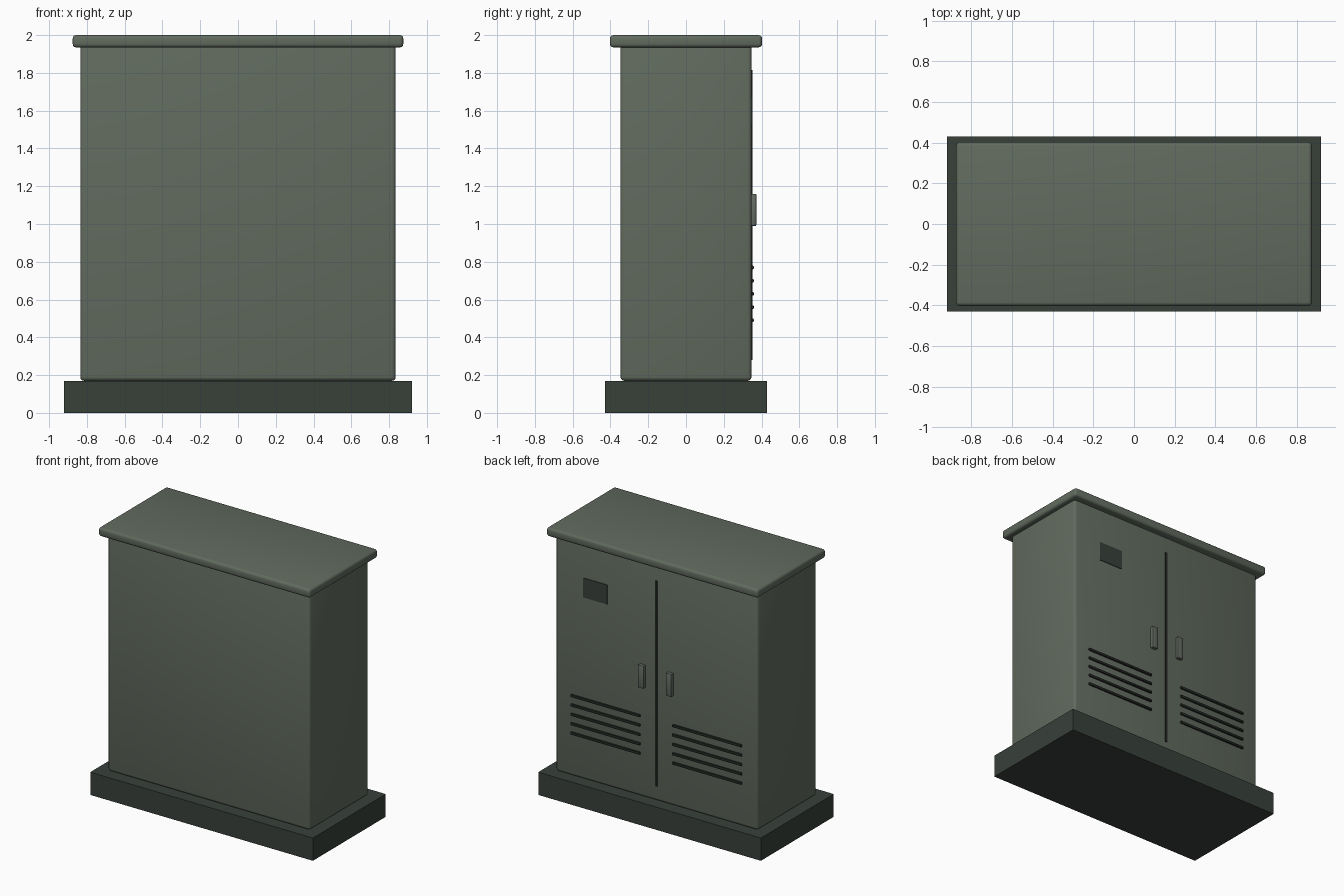
import bpy
import math

cube = bpy.data.objects.get("Cube")
if cube:
    bpy.data.objects.remove(cube, do_unlink=True)


def material(name, rgb):
    m = bpy.data.materials.new(name)
    m.use_nodes = True
    m.diffuse_color = (*rgb, 1)
    m.node_tree.nodes["Principled BSDF"].inputs["Base Color"].default_value = (*rgb, 1)
    return m


green = material("grey green paint", (0.12, 0.147, 0.114))
dark = material("dark plinth grey", (0.04, 0.052, 0.042))
black = material("near black", (0.017, 0.021, 0.017))
steel = material("handle grey", (0.13, 0.145, 0.125))


def box(name, x, y, z, mat, bevel=0, segments=3):
    """Box from (min, max) ranges on each axis, with optional rounded edges."""
    bpy.ops.mesh.primitive_cube_add(size=1, location=[sum(r) / 2 for r in (x, y, z)])
    ob = bpy.context.object
    ob.name = name
    ob.scale = [r[1] - r[0] for r in (x, y, z)]
    bpy.ops.object.transform_apply(location=False, rotation=False, scale=True)
    ob.data.materials.append(mat)
    if bevel:
        mod = ob.modifiers.new("rounded edges", "BEVEL")
        mod.width = bevel
        mod.segments = segments
        bpy.ops.object.modifier_apply(modifier=mod.name)
        bpy.ops.object.shade_smooth_by_angle(angle=math.radians(40))
    return ob


# Plinth, cabinet and overhanging lid
box("plinth", (-0.92, 0.92), (-0.43, 0.43), (0, 0.17), dark)
box("cabinet", (-0.835, 0.835), (-0.347, 0.347), (0.17, 1.95), green, 0.02)
box("lid", (-0.875, 0.875), (-0.403, 0.403), (1.935, 2), green, 0.018)

# Door seam and label plate on the back
back = 0.347
box("door_seam", (-0.009, 0.009), (back - 0.005, back + 0.006), (0.28, 1.815), black)
box("label_plate", (0.405, 0.605), (back - 0.005, back + 0.005), (1.53, 1.675), dark)

# A handle and a bank of louvres on each door
for side, sx in (("left", 1), ("right", -1)):
    cx = 0.115 * sx
    box(f"{side}_handle", (cx - 0.023, cx + 0.023), (back - 0.005, back + 0.025),
        (0.99, 1.16), steel, 0.004, 2)
    cx = 0.42 * sx
    for i in range(5):
        z = 0.49 + 0.07 * i
        box(f"{side}_louvre_{i + 1}", (cx - 0.287, cx + 0.287), (back - 0.008, back + 0.012),
            (z - 0.01, z + 0.01), black, 0.006, 2)
